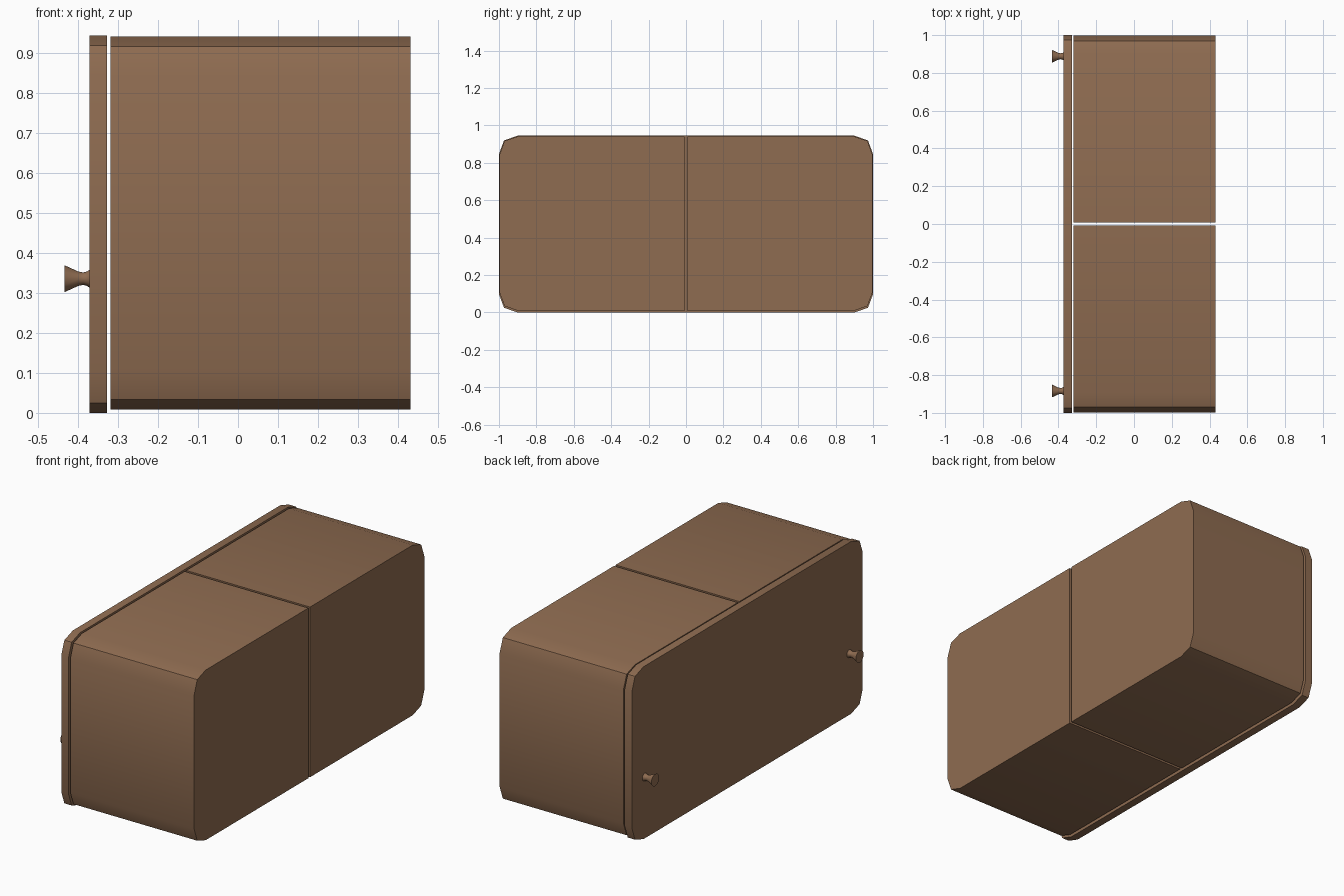
import bpy, bmesh, math

if "Cube" in bpy.data.objects:
    bpy.data.objects.remove(bpy.data.objects["Cube"])

# one wood colour for everything
wood = bpy.data.materials.new("brown_wood")
wood.diffuse_color = (0.275, 0.150, 0.082, 1)
wood.use_nodes = True
wood.node_tree.nodes["Principled BSDF"].inputs["Base Color"].default_value = wood.diffuse_color


def finish(name, bm):
    bmesh.ops.recalc_face_normals(bm, faces=bm.faces)
    me = bpy.data.meshes.new(name)
    bm.to_mesh(me)
    bm.free()
    me.materials.append(wood)
    ob = bpy.data.objects.new(name, me)
    bpy.context.collection.objects.link(ob)
    bpy.ops.object.select_all(action='DESELECT')
    ob.select_set(True)
    bpy.context.view_layer.objects.active = ob
    bpy.ops.object.shade_smooth_by_angle(angle=math.radians(30))
    return ob


def prism(name, outline, x0, x1):
    """Extrude a (y, z) outline along x."""
    bm = bmesh.new()
    face = bm.faces.new([bm.verts.new((x0, y, z)) for y, z in outline])
    ext = bmesh.ops.extrude_face_region(bm, geom=[face])
    moved = [v for v in ext["geom"] if isinstance(v, bmesh.types.BMVert)]
    bmesh.ops.translate(bm, verts=moved, vec=(x1 - x0, 0, 0))
    return finish(name, bm)


def right_edge(y, z0, z1):
    """Two rounded corners, bottom to top, on the +y side."""
    low = [(y - 0.10, z0), (y - 0.027, z0 + 0.025), (y, z0 + 0.098)]
    return low + [(a, z0 + z1 - b) for a, b in reversed(low)]


def mirrored(points):
    return [(-y, z) for y, z in reversed(points)]


# front panel with four rounded corners
edge = right_edge(1.0, 0.0, 0.945)
prism("drawer_front_panel", edge + mirrored(edge), -0.372, -0.328)

# two body blocks separated by a narrow gap
edge = right_edge(0.997, 0.009, 0.942)
half = [(0.007, 0.942), (0.007, 0.009)] + edge
prism("body_half_back", half, -0.319, 0.432)
prism("body_half_front", mirrored(half), -0.319, 0.432)

# flared knobs
profile = [(-0.371, 0.023), (-0.378, 0.018), (-0.388, 0.0155),
           (-0.400, 0.018), (-0.435, 0.034)]
SIDES = 12
for label, ky in (("back", 0.888), ("front", -0.884)):
    bm = bmesh.new()
    rings = [[bm.verts.new((x, ky + r * math.cos(2 * math.pi * i / SIDES),
                            0.336 + r * math.sin(2 * math.pi * i / SIDES)))
              for i in range(SIDES)] for x, r in profile]
    for a, b in zip(rings, rings[1:]):
        for i in range(SIDES):
            j = (i + 1) % SIDES
            bm.faces.new((a[i], a[j], b[j], b[i]))
    bm.faces.new(rings[0])
    bm.faces.new(rings[-1])
    finish("knob_" + label, bm)
